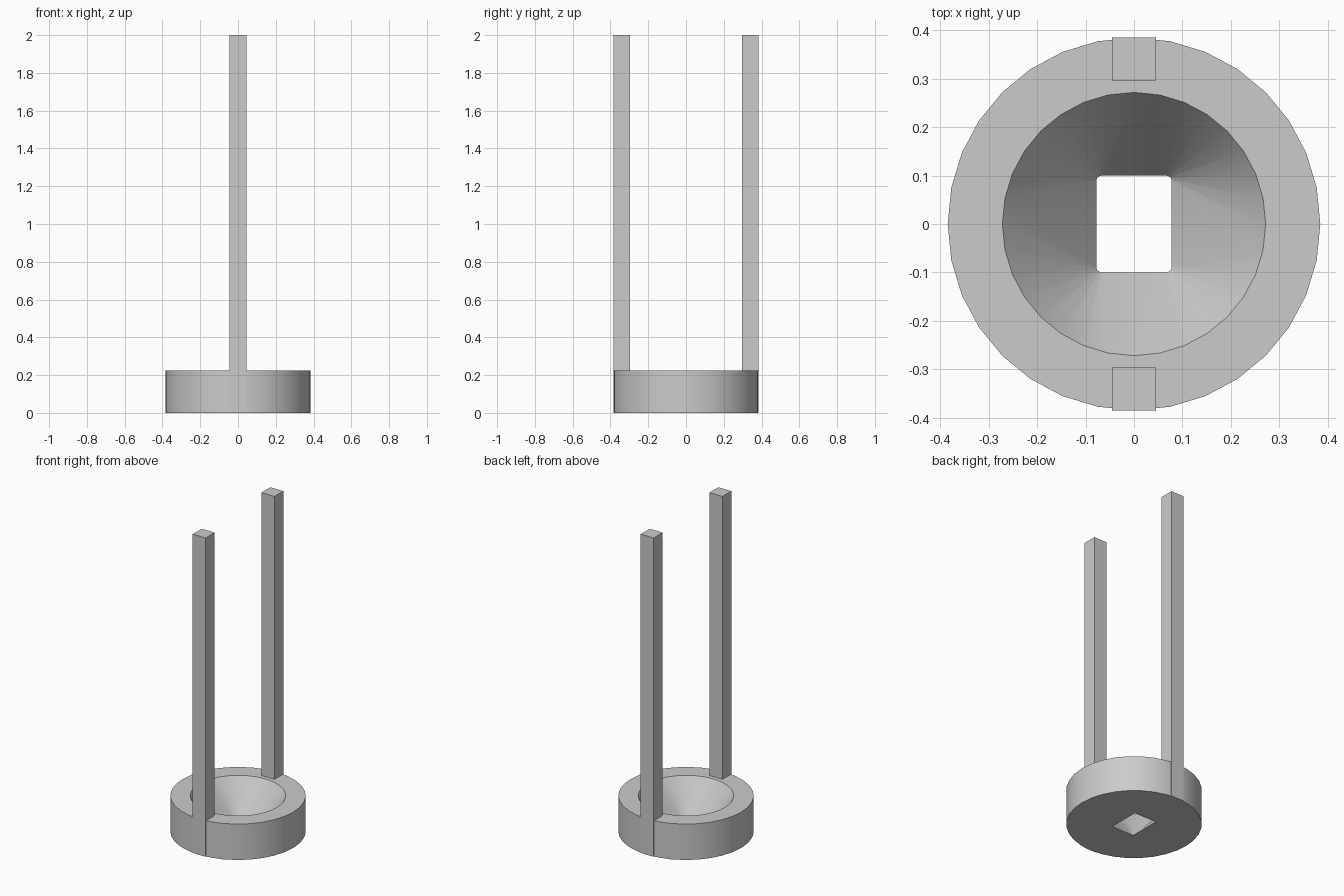
import bpy, bmesh, math
from math import sin, cos, pi

cube = bpy.data.objects.get("Cube")
if cube:
    bpy.data.objects.remove(cube, do_unlink=True)

GREY = (0.6, 0.6, 0.6, 1)
mat = bpy.data.materials.new("plain grey")
mat.use_nodes = True
mat.diffuse_color = GREY
mat.node_tree.nodes["Principled BSDF"].inputs["Base Color"].default_value = GREY

R_OUT, R_IN, HEIGHT, TOP = 0.385, 0.272, 0.225, 2.0
SEGS = 32


def add_object(name, bm):
    bmesh.ops.recalc_face_normals(bm, faces=bm.faces)
    mesh = bpy.data.meshes.new(name)
    bm.to_mesh(mesh)
    bm.free()
    mesh.materials.append(mat)
    obj = bpy.data.objects.new(name, mesh)
    bpy.context.collection.objects.link(obj)
    return obj


def circle(r, z):
    return [(r * cos(2 * pi * i / SEGS), r * sin(2 * pi * i / SEGS), z)
            for i in range(SEGS)]


def rounded_rect(hx, hy, r, z):
    """Eight points per corner, so the loop pairs up with the circle."""
    pts = []
    for k, (sx, sy) in enumerate([(1, 1), (-1, 1), (-1, -1), (1, -1)]):
        for i in range(8):
            a = (k + i / 7) * pi / 2
            pts.append((sx * (hx - r) + r * cos(a), sy * (hy - r) + r * sin(a), z))
    return pts


# Base ring: outer wall, flat rim, funnel down to a rectangular outlet, flat underside
bm = bmesh.new()
sections = [circle(R_OUT, 0), circle(R_OUT, HEIGHT), circle(R_IN, HEIGHT),
            rounded_rect(0.078, 0.1, 0.012, 0)]
loops = [[bm.verts.new(p) for p in s] for s in sections]
for k, lower in enumerate(loops):
    upper = loops[(k + 1) % len(loops)]
    for i in range(SEGS):
        j = (i + 1) % SEGS
        bm.faces.new((lower[i], lower[j], upper[j], upper[i]))
base = add_object("funnel_base", bm)
bpy.ops.object.select_all(action='DESELECT')
base.select_set(True)
bpy.context.view_layer.objects.active = base
bpy.ops.object.shade_smooth_by_angle(angle=math.radians(30))

# Two upright square posts, flush with the outside of the base
for name, side in (("front_post", -1), ("back_post", 1)):
    bm = bmesh.new()
    bmesh.ops.create_cube(bm, size=1)
    bmesh.ops.scale(bm, vec=(0.09, 0.088, TOP), verts=bm.verts)
    bmesh.ops.translate(bm, vec=(0, side * (R_OUT - 0.044), TOP / 2), verts=bm.verts)
    add_object(name, bm)
